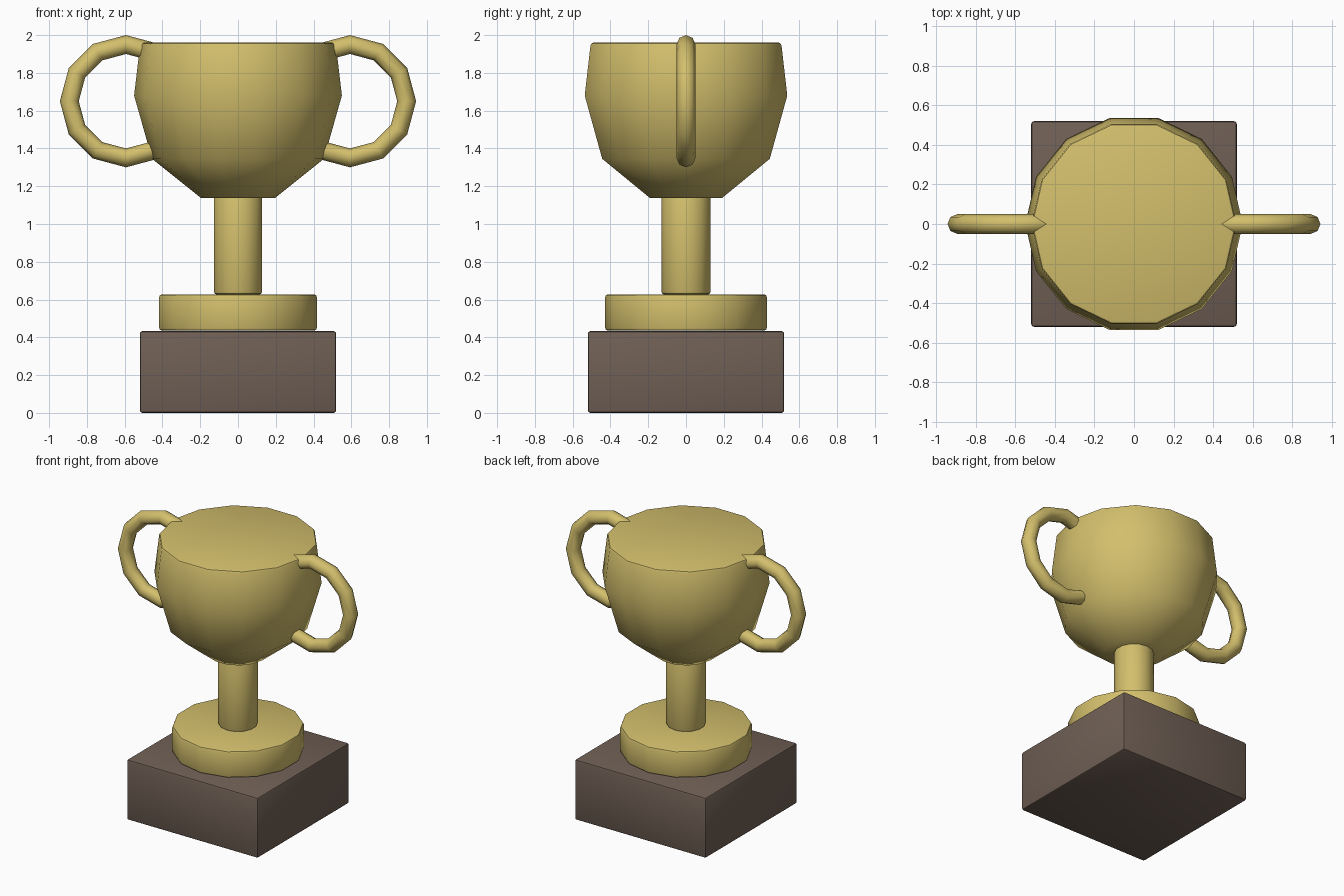
import bpy, bmesh, math
from math import sin, cos, pi

if "Cube" in bpy.data.objects:
    bpy.data.objects.remove(bpy.data.objects["Cube"])

SIDES = 14


def material(name, rgb):
    m = bpy.data.materials.new(name)
    m.diffuse_color = (*rgb, 1)
    m.use_nodes = True
    m.node_tree.nodes["Principled BSDF"].inputs["Base Color"].default_value = m.diffuse_color
    return m


gold = material("gold", (0.65, 0.52, 0.15))
wood = material("dark_wood", (0.16, 0.115, 0.09))


def finish(obj, mat, bevel=0.0):
    obj.data.materials.append(mat)
    bpy.ops.object.select_all(action='DESELECT')
    obj.select_set(True)
    bpy.context.view_layer.objects.active = obj
    if bevel:
        mod = obj.modifiers.new("soft_edges", 'BEVEL')
        mod.width = bevel
        mod.segments = 2
        mod.limit_method = 'ANGLE'
        mod.angle_limit = math.radians(55)
        bpy.ops.object.modifier_apply(modifier=mod.name)
        bpy.ops.object.shade_smooth_by_angle(angle=math.radians(40))
    else:
        bpy.ops.object.shade_smooth()


def lathe(name, profile, mat, phase=0.0, bevel=0.014):
    """Closed solid from (radius, height) rings."""
    bm = bmesh.new()
    rings = [[bm.verts.new((r * cos(phase + 2 * pi * i / SIDES),
                            r * sin(phase + 2 * pi * i / SIDES), z))
              for i in range(SIDES)] for r, z in profile]
    for a, b in zip(rings, rings[1:]):
        for i in range(SIDES):
            j = (i + 1) % SIDES
            bm.faces.new((a[i], a[j], b[j], b[i]))
    bm.faces.new(rings[0][::-1])
    bm.faces.new(rings[-1])
    me = bpy.data.meshes.new(name)
    bm.to_mesh(me)
    bm.free()
    obj = bpy.data.objects.new(name, me)
    bpy.context.collection.objects.link(obj)
    finish(obj, mat, bevel)


# Square plinth
bpy.ops.mesh.primitive_cube_add(size=1, location=(0, 0, 0.2165))
plinth = bpy.context.object
plinth.name = "plinth"
plinth.scale = (1.04, 1.04, 0.433)
bpy.ops.object.transform_apply(location=False, rotation=False, scale=True)
finish(plinth, wood, 0.014)

# Foot disc and stem, with a corner facing the front
lathe("foot_disc", [(0.428, 0.436), (0.428, 0.627)], gold, pi / 2)
lathe("stem", [(0.13, 0.627), (0.13, 1.16)], gold, pi / 2)

# Solid cup, with corners facing the handles
lathe("cup", [(0.195, 1.137), (0.455, 1.345), (0.55, 1.68), (0.517, 1.96)], gold)

# Ring handles sunk into the cup sides
for side, label in ((-1, "left"), (1, "right")):
    bpy.ops.mesh.primitive_torus_add(
        major_segments=12, minor_segments=8, major_radius=0.30, minor_radius=0.05,
        location=(side * 0.593, 0, 1.65), rotation=(pi / 2, 0, 0))
    handle = bpy.context.object
    handle.name = label + "_handle"
    finish(handle, gold)
